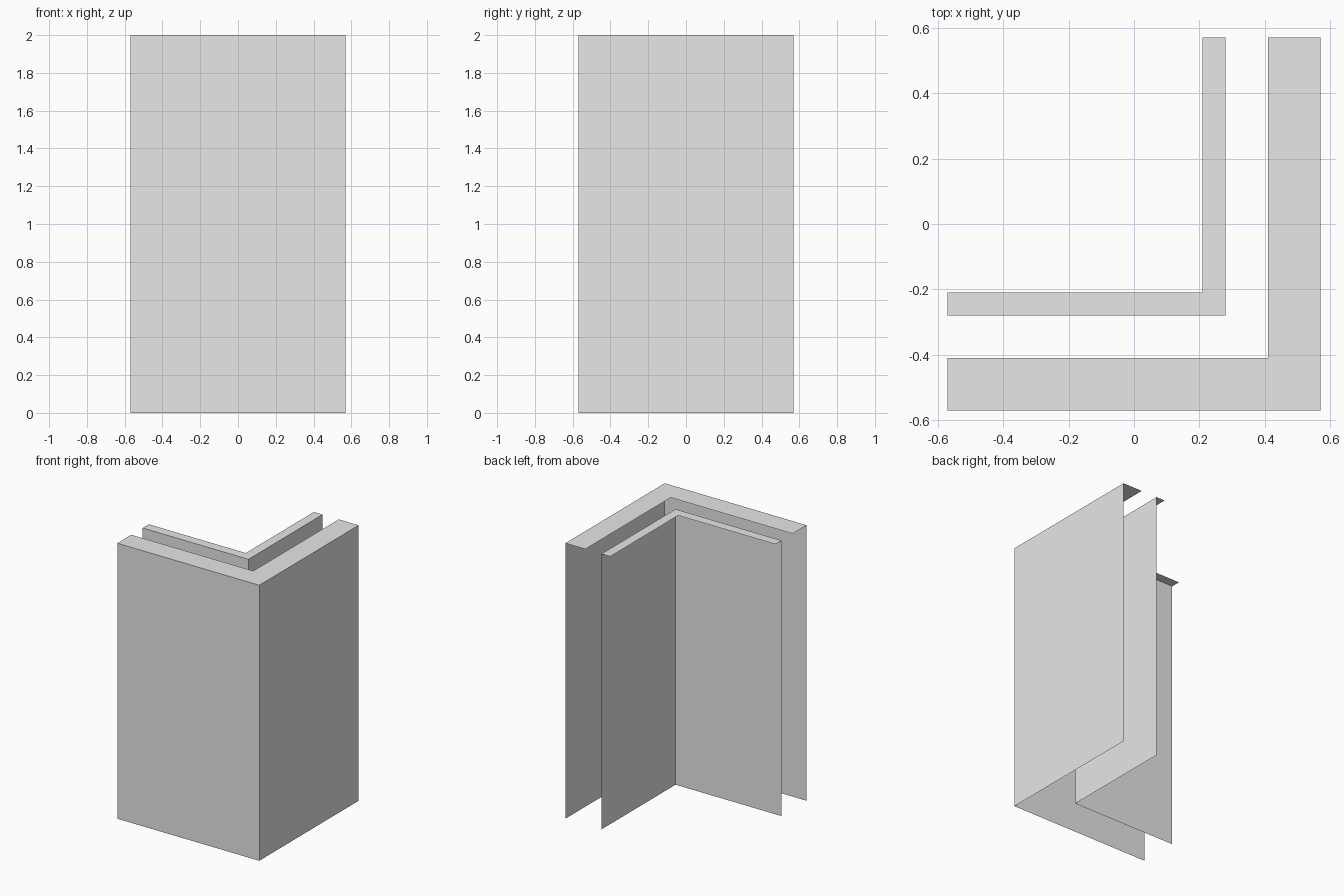
import bpy
import bmesh
import math

cube = bpy.data.objects.get("Cube")
if cube:
    bpy.data.objects.remove(cube, do_unlink=True)

END = 0.57      # reach of both legs from the centre
HEIGHT = 2.0

grey = bpy.data.materials.new("plain grey")
grey.use_nodes = True
grey.diffuse_color = (0.8, 0.8, 0.8, 1)
grey.node_tree.nodes["Principled BSDF"].inputs["Base Color"].default_value = (0.8, 0.8, 0.8, 1)


def corner_shell(name, outer, thickness, rounding=0.0):
    """L-shaped wall with a flat top lip, open at the ends, back and bottom."""
    inner = outer - thickness
    bm = bmesh.new()

    def path(d, z):
        return [bm.verts.new(p) for p in ((-END, -d, z), (d, -d, z), (d, END, z))]

    rows = [path(outer, 0), path(outer, HEIGHT), path(inner, HEIGHT)]
    for low, high in zip(rows, rows[1:]):
        for i in range(2):
            bm.faces.new((low[i], low[i + 1], high[i + 1], high[i]))

    # Soften the outside corner and the outer top edges
    if rounding:
        edges = [e for e in bm.edges if len(e.link_faces) == 2
                 and e.calc_face_angle() > math.radians(45)]
        bmesh.ops.bevel(bm, geom=edges, offset=rounding, segments=4,
                        profile=0.5, affect='EDGES')

    mesh = bpy.data.meshes.new(name)
    bm.to_mesh(mesh)
    bm.free()
    mesh.materials.append(grey)
    obj = bpy.data.objects.new(name, mesh)
    bpy.context.collection.objects.link(obj)
    if rounding:
        bpy.ops.object.select_all(action='DESELECT')
        obj.select_set(True)
        bpy.context.view_layer.objects.active = obj
        bpy.ops.object.shade_smooth_by_angle(angle=math.radians(35))
    return obj


# Thick rounded outer wall and thin sharp inner wall
corner_shell("outer_wall", END, 0.16, rounding=0.018)
corner_shell("inner_wall", 0.28, 0.07)
